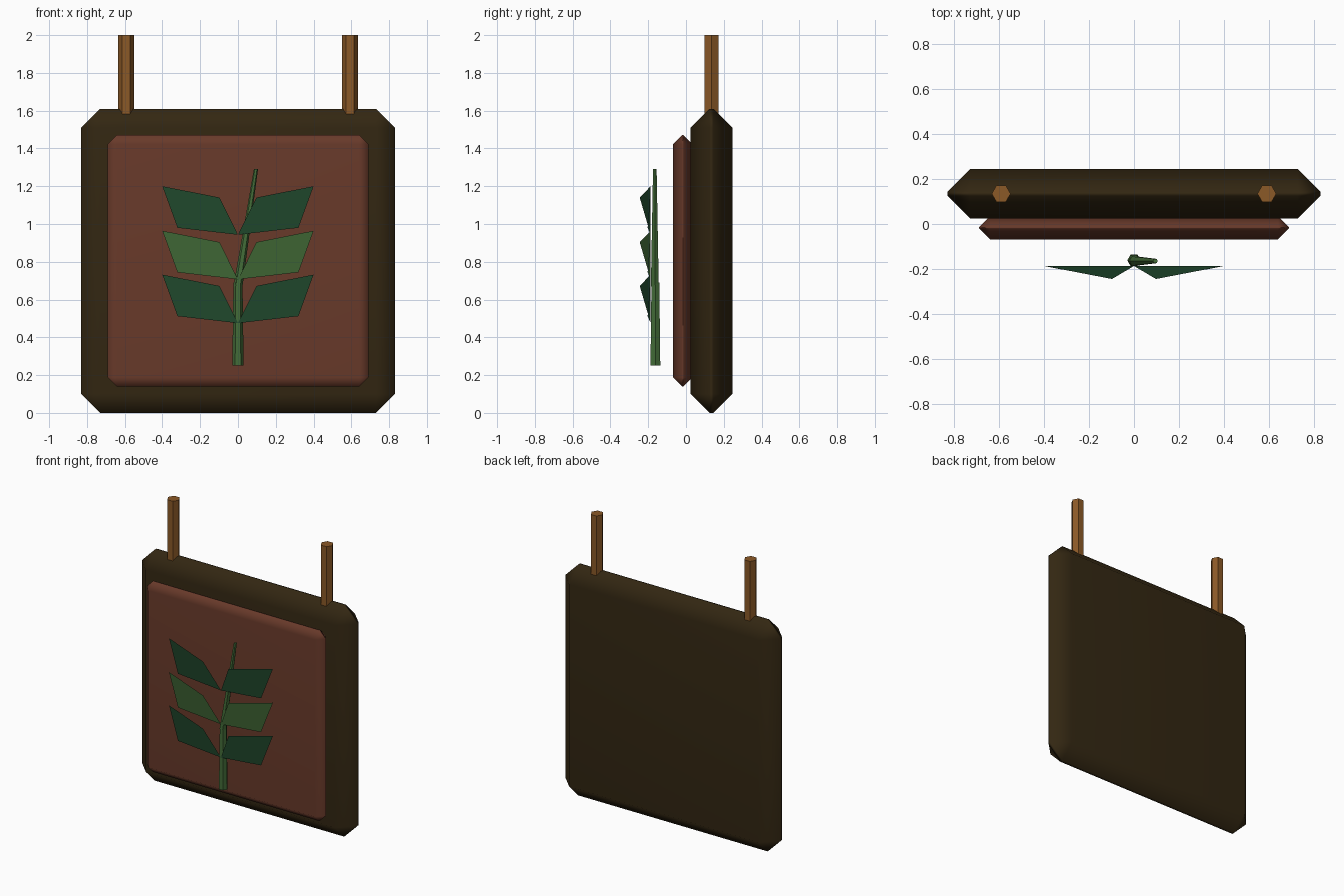
import bpy
import bmesh
from mathutils import Vector

if "Cube" in bpy.data.objects:
    bpy.data.objects.remove(bpy.data.objects["Cube"])


def material(name, rgb):
    m = bpy.data.materials.new(name)
    m.diffuse_color = (*rgb, 1.0)
    m.use_nodes = True
    m.node_tree.nodes["Principled BSDF"].inputs["Base Color"].default_value = m.diffuse_color
    return m


DARK_WOOD = material("dark_wood", (0.033, 0.020, 0.006))
RED_WOOD = material("red_brown_wood", (0.140, 0.042, 0.023))
POST_WOOD = material("light_wood", (0.258, 0.100, 0.020))
DARK_GREEN = material("dark_green", (0.016, 0.073, 0.029))
LIGHT_GREEN = material("light_green", (0.056, 0.150, 0.039))


def add_object(name, bm, mat):
    bmesh.ops.recalc_face_normals(bm, faces=bm.faces[:])
    mesh = bpy.data.meshes.new(name)
    bm.to_mesh(mesh)
    bm.free()
    mesh.materials.append(mat)
    obj = bpy.data.objects.new(name, mesh)
    bpy.context.collection.objects.link(obj)
    return obj


def bevelled_slab(name, lo, hi, width, mat):
    """Box between two corners with one wide chamfer and softened normals."""
    lo, hi = Vector(lo), Vector(hi)
    bm = bmesh.new()
    bmesh.ops.create_cube(bm, size=1)
    for v in bm.verts:
        v.co = (lo + hi) / 2 + v.co * (hi - lo)
    obj = add_object(name, bm, mat)
    for p in obj.data.polygons:
        p.use_smooth = True
    bevel = obj.modifiers.new("chamfer", 'BEVEL')
    bevel.width = width
    bevel.segments = 1
    bevel.limit_method = 'NONE'
    obj.modifiers.new("soft_normals", 'WEIGHTED_NORMAL')
    return obj


def rod(name, a, b, r1, r2, sides, mat):
    """Tapered rod with level ends between two points."""
    bm = bmesh.new()
    bmesh.ops.create_cone(bm, cap_ends=True, segments=sides,
                          radius1=r1, radius2=r2, depth=1)
    # first corner of the ring points along x
    ring = max((v.co for v in bm.verts), key=lambda c: c.x)
    turn = -Vector((ring.x, ring.y, 0)).to_2d().angle_signed(Vector((1, 0)))
    if abs(turn) > 1e-4:
        from mathutils import Matrix
        bmesh.ops.rotate(bm, verts=bm.verts[:], cent=(0, 0, 0),
                         matrix=Matrix.Rotation(turn, 3, 'Z'))
    a, b = Vector(a), Vector(b)
    for v in bm.verts:
        axis = a.lerp(b, v.co.z + 0.5)
        v.co = Vector((v.co.x, v.co.y, 0)) + axis
    return add_object(name, bm, mat)


# Hanging board and the raised panel on its front
bevelled_slab("board", (-0.83, 0.025, 0), (0.83, 0.245, 1.61), 0.1, DARK_WOOD)
bevelled_slab("panel", (-0.69, -0.068, 0.14), (0.69, 0.035, 1.47), 0.048, RED_WOOD)

# Two hexagonal hanging posts
for side, label in ((-1, "left"), (1, "right")):
    x = side * 0.592
    rod(f"{label}_post", (x, 0.135, 1.5), (x, 0.135, 2.0), 0.042, 0.042, 6, POST_WOOD)

# Plant stem in two tapered lengths
rod("lower_stem", (0, -0.162, 0.25), (0, -0.162, 0.69), 0.03, 0.024, 6, LIGHT_GREEN)
rod("upper_stem", (0, -0.165, 0.67), (0.095, -0.165, 1.29), 0.024, 0.011, 6, LIGHT_GREEN)

# Three pairs of folded leaves
LEAF = [(0, -0.187, 0), (0.098, -0.245, 0.197), (0.4, -0.187, 0.257), (0.32, -0.203, 0.037)]
for row, (z, mat) in enumerate(((0.475, DARK_GREEN), (0.707, LIGHT_GREEN), (0.943, DARK_GREEN))):
    for side, label in ((-1, "left"), (1, "right")):
        bm = bmesh.new()
        face = bm.faces.new([bm.verts.new((side * x, y, z + dz)) for x, y, dz in LEAF])
        face.normal_update()
        flip = face.normal.y > 0
        obj = add_object(f"{label}_leaf_{row + 1}", bm, mat)
        if (obj.data.polygons[0].normal.y > 0):
            obj.data.flip_normals()
